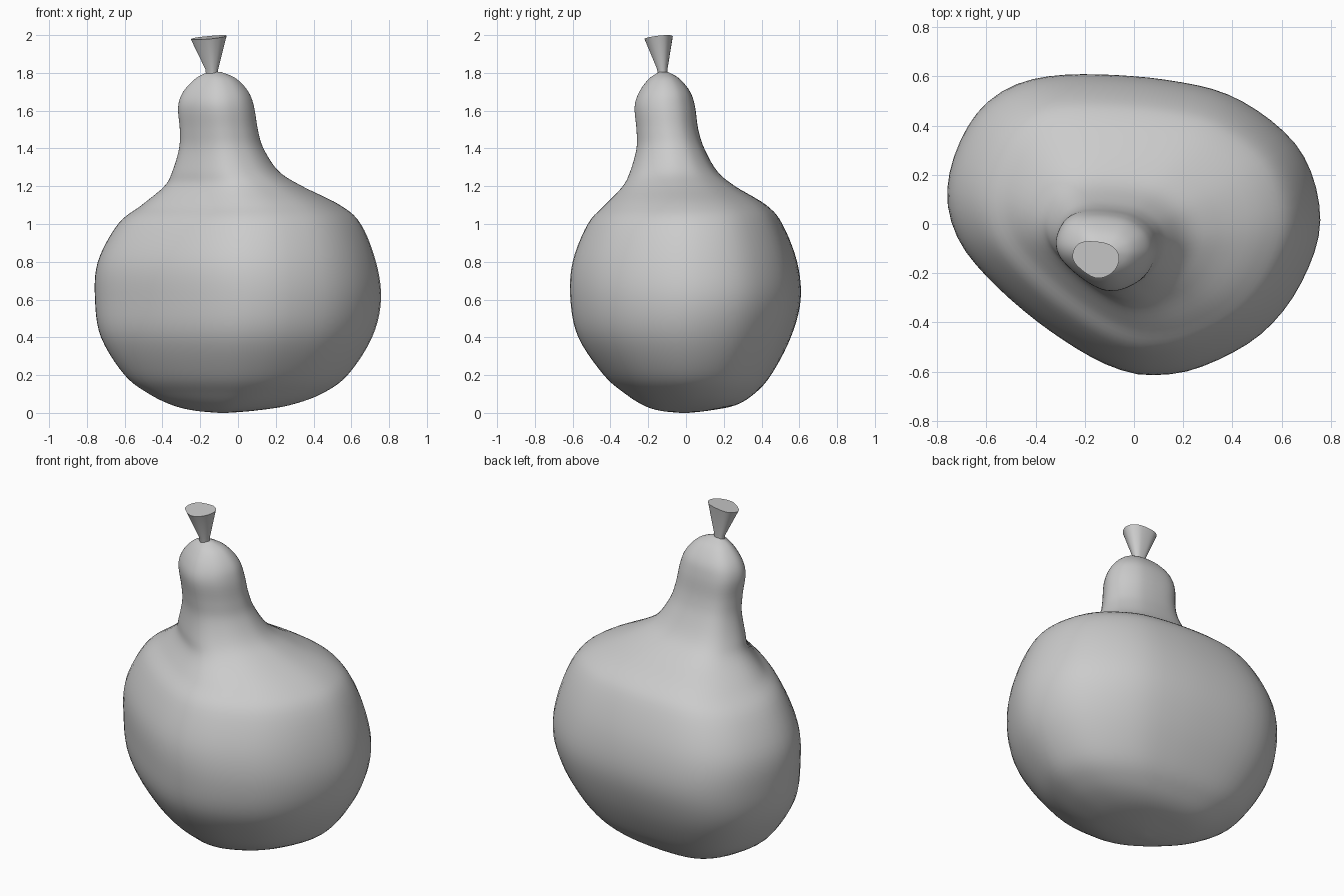
import bpy, bmesh
from mathutils import Vector

if "Cube" in bpy.data.objects:
    bpy.data.objects.remove(bpy.data.objects["Cube"])

SEG = 64


def spline(points, steps, closed=False):
    """Catmull-Rom interpolation through tuples of any length."""
    n = len(points)
    out = []
    for i in range(n if closed else n - 1):
        q = [points[k % n] if closed else points[max(0, min(n - 1, k))]
             for k in (i - 1, i, i + 1, i + 2)]
        for s in range(steps):
            t = s / steps
            out.append(tuple(
                0.5 * (2 * b + (c - a) * t + (2 * a - 5 * b + 4 * c - d) * t * t
                       + (3 * b - a - 3 * c + d) * t ** 3)
                for a, b, c, d in zip(*q)))
    if not closed:
        out.append(points[-1])
    return out


# Rounded, lopsided cross-section shared by the whole gourd, fitted to -1..1
outline = [(0.757, 0.02), (0.675, 0.305), (0.43, 0.51), (0.146, 0.59),
           (-0.22, 0.615), (-0.46, 0.58), (-0.62, 0.475), (-0.72, 0.305),
           (-0.757, 0.12), (-0.715, -0.05), (-0.605, -0.20), (-0.42, -0.37),
           (-0.22, -0.51), (-0.06, -0.588), (0.08, -0.612), (0.27, -0.58),
           (0.51, -0.45), (0.675, -0.245)]
section = spline(outline, 8, True)
# even spacing around the outline
lengths = [0]
for i in range(len(section)):
    a, b = Vector(section[i]), Vector(section[(i + 1) % len(section)])
    lengths.append(lengths[-1] + (b - a).length)
even, j = [], 0
for k in range(SEG):
    d = lengths[-1] * k / SEG
    while lengths[j + 1] < d:
        j += 1
    t = (d - lengths[j]) / (lengths[j + 1] - lengths[j])
    even.append(Vector(section[j]).lerp(Vector(section[(j + 1) % len(section)]), t))
xs, ys = [p.x for p in even], [p.y for p in even]
section = [(2 * (p.x - min(xs)) / (max(xs) - min(xs)) - 1,
            2 * (p.y - min(ys)) / (max(ys) - min(ys)) - 1) for p in even]


def loft(name, rings, tilt=(0, 0)):
    """Skin rings (z, x_min, x_max, y_min, y_max); tilt slopes the last ring."""
    bm = bmesh.new()
    loops = []
    for r, (z, x0, x1, y0, y1) in enumerate(rings):
        cx, cy, hx, hy = (x0 + x1) / 2, (y0 + y1) / 2, (x1 - x0) / 2, (y1 - y0) / 2
        k = 1 if r == len(rings) - 1 else 0
        loops.append([bm.verts.new((cx + hx * u, cy + hy * v,
                                    z + k * (tilt[0] * u + tilt[1] * v)))
                      for u, v in section])
    for a, b in zip(loops, loops[1:]):
        for i in range(SEG):
            m = (i + 1) % SEG
            bm.faces.new((a[i], a[m], b[m], b[i]))
    bm.faces.new(loops[0][::-1])
    bm.faces.new(loops[-1])
    me = bpy.data.meshes.new(name)
    bm.to_mesh(me)
    bm.free()
    ob = bpy.data.objects.new(name, me)
    bpy.context.collection.objects.link(ob)
    bpy.context.view_layer.objects.active = ob
    bpy.ops.object.select_all(action='DESELECT')
    ob.select_set(True)
    bpy.ops.object.shade_smooth_by_angle(angle=0.7)
    return ob


# Gourd body: bulb, shoulder, neck and rounded crown
profile = [(0.0, -0.10, -0.06, -0.03, 0.01),
           (0.012, -0.23, 0.09, -0.14, 0.12),
           (0.04, -0.345, 0.27, -0.225, 0.26),
           (0.1, -0.47, 0.44, -0.32, 0.36),
           (0.2, -0.60, 0.58, -0.435, 0.45),
           (0.4, -0.725, 0.71, -0.57, 0.555),
           (0.6, -0.757, 0.757, -0.612, 0.607),
           (0.8, -0.742, 0.73, -0.60, 0.588),
           (1.0, -0.635, 0.65, -0.52, 0.51),
           (1.1, -0.51, 0.54, -0.43, 0.425),
           (1.2, -0.39, 0.34, -0.335, 0.26),
           (1.28, -0.347, 0.215, -0.295, 0.165),
           (1.4, -0.312, 0.135, -0.262, 0.097),
           (1.5, -0.308, 0.105, -0.262, 0.065),
           (1.62, -0.317, 0.085, -0.272, 0.048),
           (1.7, -0.29, 0.055, -0.247, 0.022),
           (1.77, -0.225, -0.01, -0.195, -0.035),
           (1.805, -0.16, -0.09, -0.14, -0.095)]
loft("gourd_body", spline(profile, 5))

# Flared stem with a slanted flat top
loft("stem", [(1.78, -0.168, -0.108, -0.148, -0.098),
              (1.82, -0.173, -0.105, -0.153, -0.098),
              (1.987, -0.25, -0.06, -0.22, -0.07)], tilt=(0.01, 0.008))
